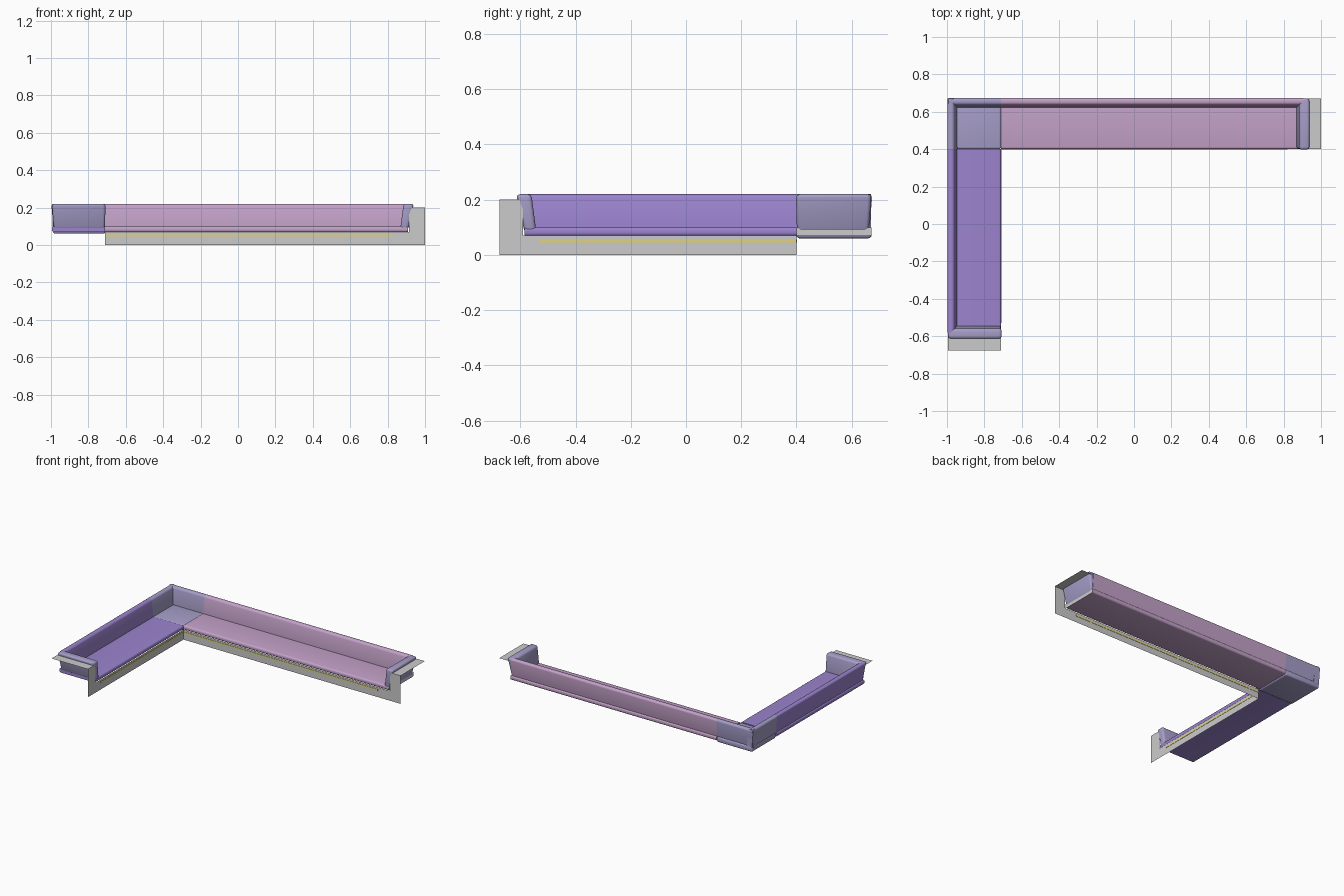
import bpy, bmesh

if "Cube" in bpy.data.objects:
    bpy.data.objects.remove(bpy.data.objects["Cube"])

def material(name, rgb):
    m = bpy.data.materials.new(name)
    m.diffuse_color = (*rgb, 1)
    m.use_nodes = True
    m.node_tree.nodes["Principled BSDF"].inputs["Base Color"].default_value = m.diffuse_color
    return m

PINK = material("pink", (0.55, 0.36, 0.58))
PURPLE = material("purple", (0.33, 0.23, 0.62))
LAVENDER = material("lavender", (0.38, 0.34, 0.58))
YELLOW = material("yellow", (0.75, 0.65, 0.2))

# u runs along the bench away from the inner corner, v runs to the back
def right_run(u, v, z):
    return (-0.71 + u, 0.4 + v, z)

def left_run(u, v, z):
    return (-0.71 - v, 0.4 - u, z)

def finish(name, bm, mat):
    bmesh.ops.recalc_face_normals(bm, faces=bm.faces)
    me = bpy.data.meshes.new(name)
    bm.to_mesh(me)
    bm.free()
    ob = bpy.data.objects.new(name, me)
    bpy.context.collection.objects.link(ob)
    if mat:
        me.materials.append(mat)
    return ob

# Tapered, leaning block with rounded edges; rects are (u0, u1, v0, v1)
def cushion(name, place, low, high, z0, z1, mat, radius=0.0, ends=False):
    bm = bmesh.new()
    rings = []
    for (u0, u1, v0, v1), z in ((low, z0), (high, z1)):
        rings.append([bm.verts.new(place(u, v, z)) for u, v in
                      ((u0, v0), (u1, v0), (u1, v1), (u0, v1))])
    a, b = rings
    bm.faces.new(a)
    bm.faces.new(b)
    for i in range(4):
        j = (i + 1) % 4
        bm.faces.new((a[i], a[j], b[j], b[i]))
    if radius:
        long_edges = [bm.edges.get((r[i], r[i + 1])) for r in rings for i in (0, 2)]
        edges = bm.edges[:] if ends else long_edges
        bmesh.ops.bevel(bm, geom=edges, offset=radius, segments=4,
                        profile=0.5, affect='EDGES', clamp_overlap=True)
    ob = finish(name, bm, mat)
    if radius:
        bpy.ops.object.select_all(action='DESELECT')
        ob.select_set(True)
        bpy.context.view_layer.objects.active = ob
        bpy.ops.object.shade_smooth_by_angle()
    return ob

def sheet(name, place, pts):
    bm = bmesh.new()
    bm.faces.new([bm.verts.new(place(*p)) for p in pts])
    return finish(name, bm, None)

def back(name, place, u0, u1, d, mat):
    cushion(name, place, (u0, u1, d - 0.052, d - 0.008),
            (u0, u1, d - 0.034, d + 0.003), 0.085, 0.22, mat, 0.014)

def bench(side, place, length, d, gap, mat):
    # padded seat, backrest and end arm
    e = length - 0.09
    cushion(side + "_seat", place, (0, e, 0, d), (0, e, 0, d), 0.068, 0.1, mat, 0.012)
    back(side + "_back", place, 0, e - 0.005, d, mat)
    cushion(side + "_arm_pad", place, (length - 0.133, length - 0.09, 0.002, d - 0.01),
            (length - 0.115, length - 0.06, -0.002, d), 0.082, 0.22, LAVENDER, 0.014, True)
    # thin front panel that steps up at the arm, and the arm top
    s = length - 0.085
    sheet(side + "_front_panel", place,
          [(0, 0, 0), (length, 0, 0), (length, 0, 0.2), (s, 0, 0.2), (s, 0, 0.07), (0, 0, 0.07)])
    sheet(side + "_arm_top", place,
          [(s, 0, 0.2), (length, 0, 0.2), (length, d, 0.2), (s, d, 0.2)])
    # trim strip
    r = (0, length - gap, -0.002, 0.002)
    cushion(side + "_trim_strip", place, r, r, 0.045, 0.056, YELLOW)

bench("right", right_run, 1.71, 0.272, 0.18, PINK)
bench("left", left_run, 1.075, 0.285, 0.145, PURPLE)

# grey cap on the end of the right seat
sheet("right_seat_end", right_run,
      [(1.621, 0.0, 0.07), (1.621, 0.272, 0.07), (1.621, 0.272, 0.1), (1.621, 0.0, 0.1)])

# corner seat with two backrests
corner = (-0.28, 0, 0, 0.272)
cushion("corner_seat", right_run, corner, corner, 0.06, 0.1, LAVENDER, 0.012, True)
back("corner_rear_back", right_run, -0.283, 0, 0.272, LAVENDER)
back("corner_side_back", left_run, -0.27, 0, 0.285, LAVENDER)
